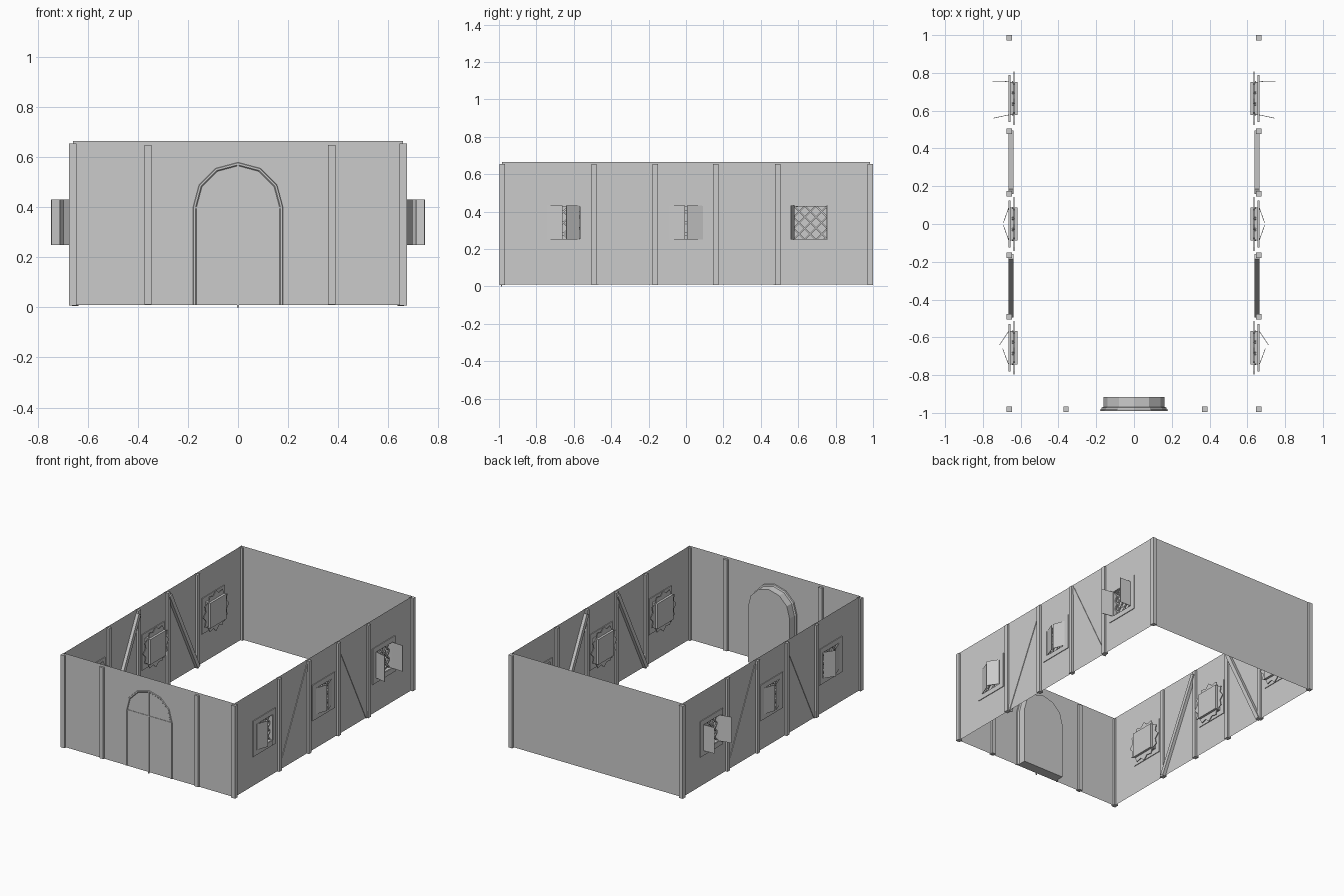
import bpy, bmesh
from math import sin, cos, pi, atan2, hypot
from mathutils import Matrix, Vector

if "Cube" in bpy.data.objects:
    bpy.data.objects.remove(bpy.data.objects["Cube"])

WX, WY, Z0, Z1 = 0.66, 0.983, 0.01, 0.665      # wall planes and heights
WINDOWS = (-0.655, 0.0, 0.665)                 # window centres along y
WZ, H = 0.34, 0.088                            # window centre height, half size


def finish(name, bm, mirror=False, clean=True):
    if clean:
        bmesh.ops.recalc_face_normals(bm, faces=bm.faces)
    me = bpy.data.meshes.new(name)
    bm.to_mesh(me)
    bm.free()
    ob = bpy.data.objects.new(name, me)
    bpy.context.collection.objects.link(ob)
    if mirror:
        m = ob.modifiers.new("mirror_sides", 'MIRROR')
        m.use_mirror_merge = False
    return ob


def face(bm, pts):
    return bm.faces.new([bm.verts.new(p) for p in pts])


def box(bm, lo, hi):
    c = [(a + b) / 2 for a, b in zip(lo, hi)]
    d = [b - a for a, b in zip(lo, hi)]
    bmesh.ops.create_cube(bm, size=1, matrix=Matrix.Translation(c) @ Matrix.Diagonal((*d, 1)))


def bar(bm, a, b, x0, x1, w):
    """Straight bar between two (y, z) points, spanning x0..x1."""
    dy, dz = b[0] - a[0], b[1] - a[1]
    mat = (Matrix.Translation(((x0 + x1) / 2, (a[0] + b[0]) / 2, (a[1] + b[1]) / 2))
           @ Matrix.Rotation(atan2(dz, dy), 4, 'X')
           @ Matrix.Diagonal((x1 - x0, hypot(dy, dz), w, 1)))
    bmesh.ops.create_cube(bm, size=1, matrix=mat)


# Front and back walls
bm = bmesh.new()
for y in (-WY, WY):
    face(bm, [(-WX, y, Z0), (WX, y, Z0), (WX, y, Z1), (-WX, y, Z1)])
finish("end_walls", bm)

# Side walls with window openings
bm = bmesh.new()
ys = [-WY] + [c + s * H for c in WINDOWS for s in (-1, 1)] + [WY]
zs = [Z0, WZ - H, WZ + H, Z1]
for i in range(len(ys) - 1):
    for j in range(3):
        if not (j == 1 and i % 2 == 1):
            face(bm, [(WX, ys[i], zs[j]), (WX, ys[i + 1], zs[j]),
                      (WX, ys[i + 1], zs[j + 1]), (WX, ys[i], zs[j + 1])])
bmesh.ops.remove_doubles(bm, verts=bm.verts, dist=1e-5)
finish("side_walls", bm, True)

# Timber posts
P = 0.0145
bm = bmesh.new()
for y in (-0.982, -0.492, -0.165, 0.16, 0.49, 0.985):
    box(bm, (WX - P, y - P, 0.008), (WX + P, y + P, 0.655))
finish("side_posts", bm, True)
bm = bmesh.new()
for x in (-0.36, 0.375):
    box(bm, (x - P, -0.982 - P, 0.012), (x + P, -0.982 + P, 0.65))
finish("front_posts", bm)

# Diagonal braces
bm = bmesh.new()
for s in (-1, 1):
    bar(bm, (s * 0.482, 0.012), (s * 0.172, 0.632), 0.638, 0.664, 0.027)
finish("diagonal_braces", bm, True)

# Windows: frame, recessed box, lattice and jagged inner surround
frames, boxes, lattice, surround = (bmesh.new() for _ in range(4))
for c in WINDOWS:
    o = 0.125
    for s in (-1, 1):
        e = sorted((c + s * 0.09, c + s * o))
        box(frames, (0.655, e[0], WZ - o), (0.665, e[1], WZ + o))
        e = sorted((WZ + s * 0.09, WZ + s * o))
        box(frames, (0.655, c - 0.09, e[0]), (0.665, c + 0.09, e[1]))
    sq = [(c - H, WZ - H), (c + H, WZ - H), (c + H, WZ + H), (c - H, WZ + H)]
    face(boxes, [(0.617, *p) for p in sq])
    for k in range(4):
        a, b = sq[k], sq[(k + 1) % 4]
        face(boxes, [(WX, *a), (WX, *b), (0.617, *b), (0.617, *a)])
    for s in (-1, 1):
        for k in range(-2, 3):
            d = k * 0.06
            y0, y1 = max(-H, -H - d), min(H, H - d)
            bar(lattice, (c + s * y0, WZ + y0 + d), (c + s * y1, WZ + y1 + d), 0.638, 0.646, 0.008)
    n = 24
    outer, inner = [], []
    for k in range(n):
        t = 2 * pi * k / n
        r = 0.142 if k % 2 == 0 else 0.118
        q = H / max(abs(cos(t)), abs(sin(t)))
        outer.append(Vector((0, c + r * cos(t), WZ + r * sin(t))))
        inner.append(Vector((0, c + q * cos(t), WZ + q * sin(t))))
    for k in range(n):
        m = (k + 1) % n
        quad = [outer[k], outer[m], inner[m], inner[k]]
        for x in (0.633, 0.638):
            face(surround, [v + Vector((x, 0, 0)) for v in quad])
        face(surround, [v + Vector((x, 0, 0)) for v, x in
                        ((outer[k], 0.633), (outer[m], 0.633), (outer[m], 0.638), (outer[k], 0.638))])
bmesh.ops.remove_doubles(surround, verts=surround.verts, dist=1e-5)
finish("window_frames", frames, True)
finish("window_recesses", boxes, True)
finish("window_lattice", lattice, True)
finish("window_inner_surrounds", surround, True)

# Shutters: hinge (x, y) to free edge (x, y)
bm = bmesh.new()
for hx, hy, fx, fy in ((0.665, -0.742, 0.695, -0.66), (0.665, -0.57, 0.712, -0.64),
                       (0.662, -0.09, 0.692, -0.005), (0.662, 0.09, 0.692, 0.005),
                       (0.662, 0.578, 0.745, 0.56), (0.662, 0.755, 0.748, 0.752)):
    ends = [(hx, hy), (fx, fy)]
    d = Vector((fx - hx, fy - hy, 0)).normalized()
    n = Vector((-d.y, d.x, 0)) * 0.0015
    vs = [[bm.verts.new(Vector((*e, z)) + n * s) for e, z in
           ((ends[0], 0.25), (ends[1], 0.25), (ends[1], 0.432), (ends[0], 0.432))] for s in (-1, 1)]
    bm.faces.new(vs[0])
    bm.faces.new(vs[1])
    for k in range(4):
        m = (k + 1) % 4
        bm.faces.new((vs[0][k], vs[0][m], vs[1][m], vs[1][k]))
finish("shutters", bm, True)


# Arched doorway
def arch(r, y, z0=0.01, zc=0.4):
    pts = [(r, y, z0)] + [(r * cos(k * pi / 6), y, zc + r * sin(k * pi / 6)) for k in range(7)]
    return pts + [(-r, y, z0)]


def loft(bm, sections, caps):
    rings = [[bm.verts.new(p) for p in s] for s in sections]
    for a, b in zip(rings, rings[1:]):
        for k in range(len(a) - (0 if caps else 1)):
            m = (k + 1) % len(a)
            bm.faces.new((a[k], a[m], b[m], b[k]))
    if caps:
        bm.faces.new(rings[0])
        bm.faces.new(rings[-1])


bm = bmesh.new()
loft(bm, [arch(0.172, -0.985), arch(0.172, -0.972), arch(0.161, -0.968), arch(0.161, -0.915)], True)
finish("door", bm)
bm = bmesh.new()
loft(bm, [arch(0.18, -0.983), arch(0.178, -0.989), arch(0.17, -0.989), arch(0.166, -0.985)], False)
finish("door_arch_trim", bm)
bm = bmesh.new()
box(bm, (-0.004, -0.989, 0.0), (0.004, -0.984, 0.57))
box(bm, (-0.172, -0.988, 0.396), (0.172, -0.984, 0.404))
finish("door_bars", bm)
